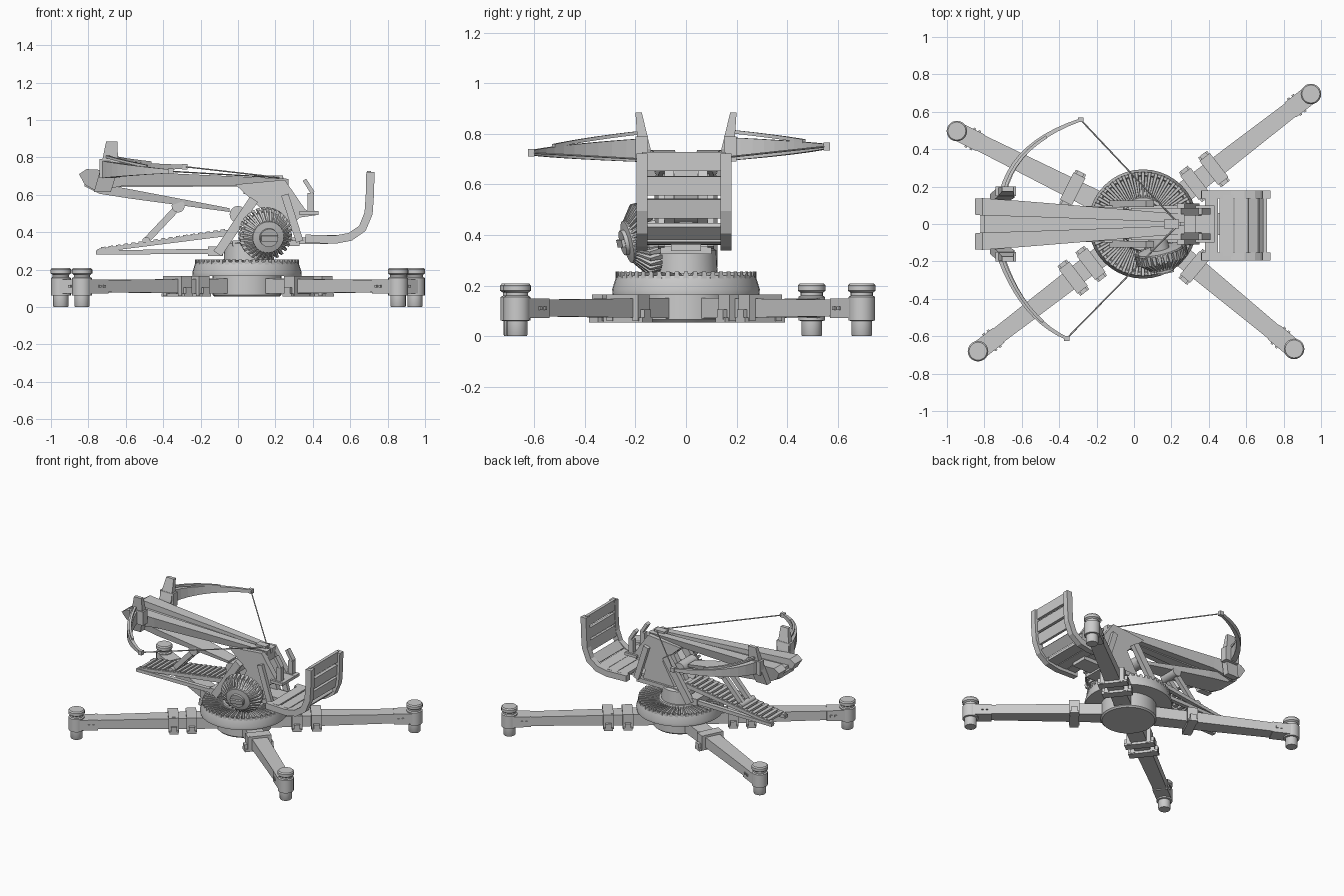
import bpy, math
from math import sin, cos, pi
from mathutils import Matrix, Vector

if "Cube" in bpy.data.objects:
    bpy.data.objects.remove(bpy.data.objects["Cube"])

def make(name, verts, faces, M=None, smooth=False):
    me = bpy.data.meshes.new(name)
    me.from_pydata([tuple(M @ Vector(v)) if M else tuple(v) for v in verts], [], faces)
    o = bpy.data.objects.new(name, me)
    bpy.context.collection.objects.link(o)
    bpy.ops.object.select_all(action='DESELECT')
    o.select_set(True)
    bpy.context.view_layer.objects.active = o
    bpy.ops.object.mode_set(mode='EDIT')
    bpy.ops.mesh.select_all(action='SELECT')
    bpy.ops.mesh.normals_make_consistent(inside=False)
    bpy.ops.object.mode_set(mode='OBJECT')
    if smooth:
        bpy.ops.object.shade_smooth_by_angle(angle=math.radians(35))
    return o

def loft_data(sections, base=0):
    n = len(sections[0])
    v = [p for s in sections for p in s]
    f = [[base + i*n + j, base + i*n + (j+1) % n, base + (i+1)*n + (j+1) % n, base + (i+1)*n + j]
         for i in range(len(sections)-1) for j in range(n)]
    f += [[base + j for j in range(n)], [base + (len(sections)-1)*n + j for j in range(n)]]
    return v, f

def loft(name, sections, M=None, smooth=False):
    return make(name, *loft_data(sections), M, smooth)

def box(name, c, s, M=None):
    q = [(-1, -1), (1, -1), (1, 1), (-1, 1)]
    return loft(name, [[(c[0]+a*s[0]/2, c[1]+b*s[1]/2, c[2]+k*s[2]/2) for a, b in q] for k in (-1, 1)], M)

def plate(name, pts, y0, y1):
    return loft(name, [[(x, y, z) for x, z in pts] for y in (y0, y1)])

def lathe(name, prof, n=32, M=None):
    return loft(name, [[(r*cos(2*pi*i/n), r*sin(2*pi*i/n), z) for i in range(n)] for r, z in prof], M, True)

def bar(name, a, b, w, y0, y1):
    a, b = Vector(a), Vector(b)
    d = (b-a).normalized()
    n = Vector((-d.y, d.x))*w/2
    return plate(name, [a+n, b+n, b-n, a-n], y0, y1)

def rod(name, a, b, r, n=8):
    a, b = Vector(a), Vector(b)
    M = Matrix.Translation(a) @ (b-a).to_track_quat('Z', 'Y').to_matrix().to_4x4()
    return lathe(name, [(r, 0), (r, (b-a).length)], n, M)

def teeth(name, count, inner, outer, drop, M):
    # radial wedge teeth between two (radius, height) points
    V, F = [], []
    for i in range(count):
        R = Matrix.Rotation(2*pi*i/count, 3, 'Z')
        secs = []
        for r, z in (inner, outer):
            w = pi*r/count*0.55
            secs.append([R @ Vector(p) for p in ((r, -w*1.3, z-drop), (r, w*1.3, z-drop), (r, w*.8, z), (r, -w*.8, z))])
        v, f = loft_data(secs, len(V))
        V += v
        F += f
    return make(name, V, F, M)

# turntable base
C = Matrix.Translation((0.048, 0, 0))
lathe("base_hub", [(.175, .055), (.185, .065), (.185, .17)], 32, C)
lathe("ring_gear", [(.29, .165), (.292, .185), (.275, .24), (.262, .24), (.255, .225), (.15, .225), (.14, .25), (.12, .25)], 40, C)
teeth("ring_gear_teeth", 48, (.14, .242), (.278, .255), .04, C)
lathe("turn_post", [(.125, .24), (.12, .34), (.10, .35)], 32, C)

# four legs with sleeves, clamps and feet
for fx, fy, clamps in ((.946, .695, (.35, .48)), (-.947, .497, (.42,)), (-.834, -.68, (.35, .47)), (.856, -.668, (.36,))):
    d = Vector((fx-.048, fy))
    L = d.length
    M = C @ Matrix.Rotation(math.atan2(d.y, d.x), 4, 'Z')
    rect = lambda x, w, z0, z1: [(x, -w, z0), (x, w, z0), (x, w, z1), (x, -w, z1)]
    loft("leg_beam", [rect(.1, .058, .07, .152), rect(L-.03, .044, .08, .143)], M)
    loft("leg_sleeve", [rect(L-.14, .05, .072, .148), rect(L, .05, .072, .148)], M)
    for k in (-.11, -.08):
        for s in (-1, 1):
            box("sleeve_bolt", (L+k, s*.052, .11), (.014, .012, .014), M)
    for r in clamps:
        box("clamp_top", (r, 0, .155), (.07, .13, .02), M)
        box("clamp_bottom", (r, 0, .064), (.06, .2, .018), M)
        for s in (-1, 1):
            box("clamp_side", (r, s*.066, .112), (.07, .03, .105), M)
            box("clamp_lug", (r, s*.088, .085), (.04, .025, .04), M)
    F = Matrix.Translation((fx, fy, 0))
    lathe("foot", [(.038, 0), (.041, .005), (.041, .06), (.053, .062), (.053, .155), (.044, .16),
                   (.044, .172), (.055, .18), (.055, .2), (.048, .208)], 20, F)

# tilted pinion gear on its shaft
ax = Vector((.22, -.94, -.22))
P = Matrix.Translation((.15, -.18, .385)) @ ax.to_track_quat('Z', 'Y').to_matrix().to_4x4()
lathe("pinion_body", [(.05, -.14), (.05, -.05), (.12, -.045), (.125, 0), (.085, .04), (.085, .055), (.05, .06), (.05, .075)], 32, P)
teeth("pinion_teeth", 30, (.085, .05), (.142, .005), .05, P)
box("pinion_key", (0, 0, .075), (.09, .03, .025), P)

# carriage frame
for s in (-1, 1):
    plate("side_plate", [(-.015, .655), (.25, .68), (.36, .52), (.43, .512), (.425, .492), (.33, .478),
                         (.27, .42), (.30, .33), (.02, .33), (.13, .52)], s*.045, s*.085)
    bar("slanted_arm", (-.11, .285), (.085, .575), .05, s*.09, s*.125)
    bar("rear_arm", (.25, .60), (.33, .35), .04, s*.085, s*.11)
    bar("handle_post", (.39, .5), (.39, .61), .035, s*.05, s*.085)
    bar("handle_grip", (.355, .68), (.40, .61), .022, s*.05, s*.085)
box("deck", (.15, 0, .34), (.36, .2, .03))
box("seat_beam", (.33, 0, .355), (.3, .12, .035))
box("top_block", (.15, 0, .63), (.24, .09, .05))
box("handle_shelf", (.38, 0, .502), (.1, .2, .02))
rod("pivot_drum", (0, -.08, .495), (0, .08, .495), .045, 16)
box("arm_joint", (-.12, 0, .297), (.08, .2, .05))

# seat rails and slats
path = [Vector(p) for p in ((.36, .365), (.52, .36), (.60, .375), (.665, .42), (.698, .5), (.705, .6), (.708, .722))]
edge = [[], []]
for i, p in enumerate(path):
    t = (path[min(i+1, len(path)-1)] - path[max(i-1, 0)]).normalized()
    n = Vector((-t.y, t.x))*.022
    edge[0].append(p+n)
    edge[1].append(p-n)
for s in (-1, 1):
    loft("seat_rail", [[(q.x, s*.145-.008, q.y), (q.x, s*.187-.008, q.y), (p.x, s*.187-.008, p.y), (p.x, s*.145-.008, p.y)]
                       for p, q in zip(*edge)])
for x, z, a, w in ((.415, .375, 0, .07), (.495, .373, 2, .075), (.575, .378, 8, .075), (.645, .415, 44, .07),
                   (.688, .505, 80, .075), (.697, .595, 87, .075), (.7, .69, 89, .075)):
    M = Matrix.Translation((x, -.008, z)) @ Matrix.Rotation(-math.radians(a), 4, 'Y')
    box("seat_slat", (0, 0, 0), (w, .33, .022), M)

# stock: two flared rails, centre trough and keel
for s in (-1, 1):
    loft("stock_rail", [[(-.85, s*.05, .71), (-.85, s*.135, .71), (-.82, s*.12, .655), (-.82, s*.05, .655)],
                        [(-.81, s*.045, .737), (-.81, s*.138, .737), (-.76, s*.115, .62), (-.76, s*.045, .62)],
                        [(-.6, s*.04, .725), (-.6, s*.123, .725), (-.6, s*.105, .65), (-.6, s*.04, .65)],
                        [(.27, s*.008, .685), (.27, s*.052, .685), (.27, s*.045, .65), (.27, s*.008, .65)]])
loft("stock_trough", [[(x, -w, z0), (x, w, z0), (x, w, z1), (x, -w, z1)]
                      for x, w, z0, z1 in ((-.8, .05, .64, .69), (.25, .015, .645, .672))])
loft("stock_keel", [[(x, -w, z0), (x, w, z0), (x, w*1.1, z1), (x, -w*1.1, z1)]
                    for x, w, z0, z1 in ((-.82, .08, .645, .67), (-.74, .085, .605, .66), (-.58, .085, .58, .63), (-.045, .04, .508, .528))])
box("string_catch", (.2, 0, .69), (.08, .05, .025))

# bow: mounting plates, curved limbs, wrapping strips and string
for s, base, mid, tip in ((1, (-.7, .17, .74), (-.565, .40, .745), (-.285, .557, .75)),
                          (-1, (-.71, -.18, .735), (-.565, -.45, .73), (-.36, -.612, .725))):
    loft("bow_mount", [[(a, s*y0, z), (b, s*y0, z), (b, s*y1, z), (a, s*y1, z)] for a, b, z, y0, y1 in
                       ((-.77, -.68, .615, .115, .16), (-.735, -.64, .74, .14, .19), (-.705, -.645, .885, .175, .2))])
    box("bow_bracket", (-.685, s*.175, .74), (.11, .05, .1))
    A, B, T = Vector(base), Vector(mid), Vector(tip)
    K = 2*B - (A+T)/2
    secs, strip = [], []
    for i in range(11):
        t = i/10
        p = A*(1-t)**2 + K*2*t*(1-t) + T*t*t
        d = (K-A)*(1-t) + (T-K)*t
        n = Vector((-d.y, d.x, 0)).normalized()
        w, h = n*(.02-.012*t), Vector((0, 0, .046-.036*t))
        secs.append([p-w-h, p+w-h, p+w+h, p-w+h])
        if t < .75:
            q = p + Vector((0, 0, .07-.065*t)) - n*s*.006
            e, g = n*.008, Vector((0, 0, .007))
            strip.append([q-e-g, q+e-g, q+e+g, q-e+g])
    loft("bow_limb", secs)
    loft("bow_strip", strip)
    box("bow_tip", tip, (.03, .025, .03))
    rod("bow_string", tip, (.24, 0, .69), .004, 6)

# elevation ramp with rungs
for s in (-1, 1):
    plate("ramp_base_rail", [(-.76, .28), (-.76, .302), (-.1, .312), (-.1, .284)], s*.065, s*.095)
    plate("ramp_top_rail", [(-.76, .29), (-.75, .31), (-.055, .412), (-.05, .38)], s*.06, s*.09)
    bar("stay_strut", (-.49, .355), (-.32, .535), .035, s*.025, s*.055)
for i in range(17):
    t = i/16
    M = Matrix.Translation((-.72+.64*t, 0, .312+.094*t)) @ Matrix.Rotation(-.147, 4, 'Y')
    box("ramp_rung", (0, 0, 0), (.024, .17, .018), M)
rod("strut_pivot", (-.32, -.065, .54), (-.32, .065, .54), .035, 16)
rod("strut_foot", (-.49, -.08, .352), (-.49, .08, .352), .022, 12)
